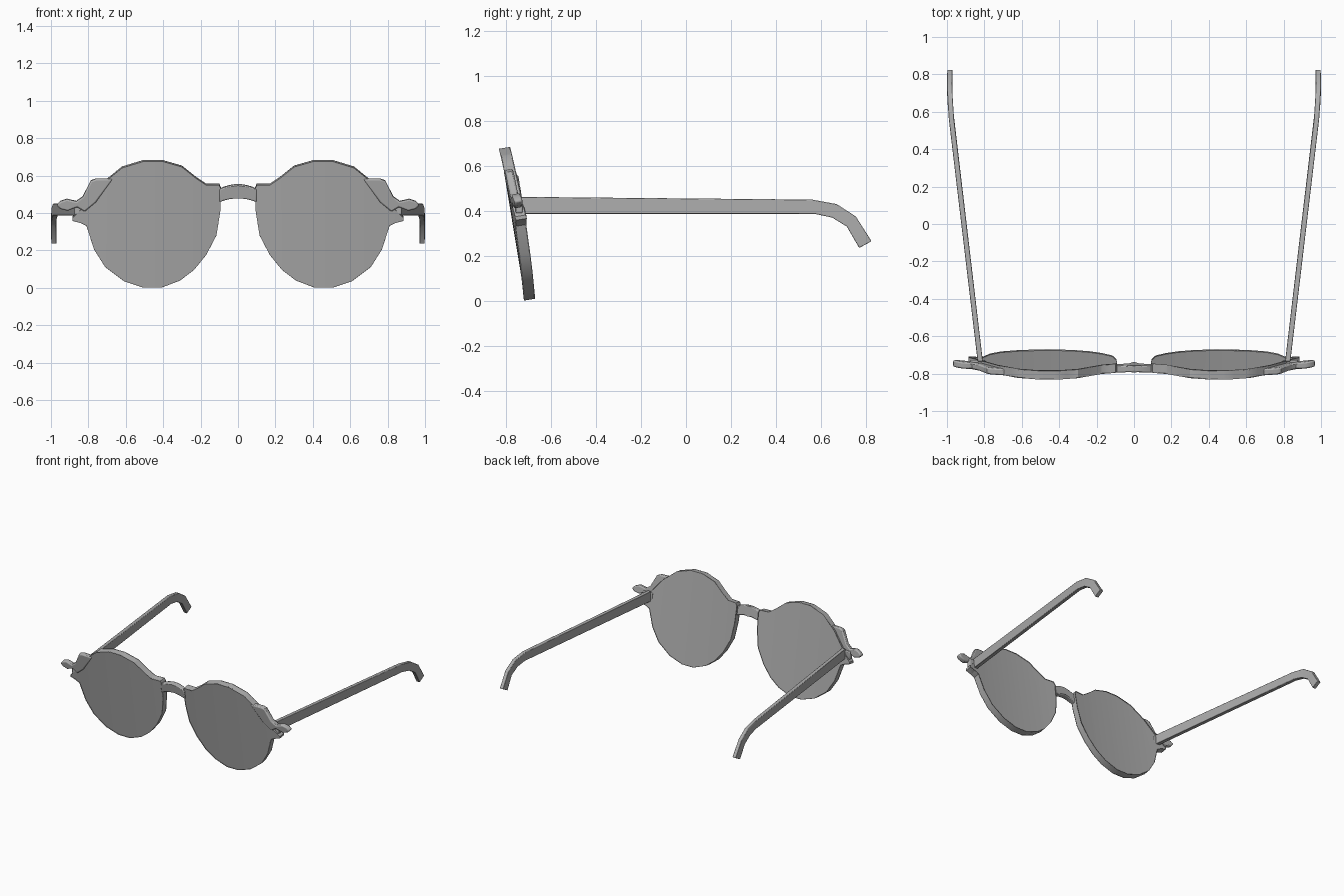
import bpy
import bmesh
from mathutils import Vector

cube = bpy.data.objects.get("Cube")
if cube:
    bpy.data.objects.remove(cube, do_unlink=True)


def make_material(name, color):
    mat = bpy.data.materials.new(name)
    mat.use_nodes = True
    mat.diffuse_color = color
    mat.node_tree.nodes["Principled BSDF"].inputs["Base Color"].default_value = color
    return mat


GREY = make_material("plain grey", (0.42, 0.42, 0.42, 1))
LENS_CENTRE = 0.455
TILT = 0.165


def finish(bm, name, bevel=0.0):
    """Turn a bmesh into a shaded, optionally bevelled object."""
    bmesh.ops.recalc_face_normals(bm, faces=bm.faces)
    mesh = bpy.data.meshes.new(name)
    bm.to_mesh(mesh)
    bm.free()
    mesh.materials.append(GREY)
    obj = bpy.data.objects.new(name, mesh)
    bpy.context.collection.objects.link(obj)
    if bevel:
        mod = obj.modifiers.new("soft_edges", "BEVEL")
        mod.width = bevel
        mod.segments = 2
        mod.limit_method = "ANGLE"
        mod.angle_limit = 0.9
    bpy.ops.object.select_all(action="DESELECT")
    obj.select_set(True)
    bpy.context.view_layer.objects.active = obj
    bpy.ops.object.shade_smooth_by_angle(angle=0.6)
    return obj


def front_curve(co):
    """Lean a flat part back and wrap it around the curve of the lens."""
    bulge = 0.12 * (abs(co.x) - LENS_CENTRE) ** 2
    return Vector((co.x, co.y - 0.695 - TILT * co.z + bulge, co.z + TILT * co.y))


def front_part(name, outline, half, side=1, inset=0.0, keep=None, bevel=0.0, offset=0.0):
    """Extrude an x-z outline; keep='ring' or 'inner' selects part of its inset."""
    bm = bmesh.new()
    face = bm.faces.new([bm.verts.new((side * x, -half, z)) for x, z in outline])
    if keep:
        ring = bmesh.ops.inset_individual(bm, faces=[face], thickness=inset)["faces"]
        unwanted = [face] if keep == "ring" else ring
        bmesh.ops.delete(bm, geom=unwanted, context="FACES")
    # Cut wide faces into strips so that they can follow the curve
    if keep == "inner":
        for i in range(1, 16):
            bmesh.ops.bisect_plane(bm, geom=bm.verts[:] + bm.edges[:] + bm.faces[:],
                                   plane_co=(side * i * 0.06, 0, 0), plane_no=(1, 0, 0))
    new = bmesh.ops.extrude_face_region(bm, geom=bm.faces[:], use_keep_orig=True)["geom"]
    for v in new:
        if isinstance(v, bmesh.types.BMVert):
            v.co.y = half
    for v in bm.verts:
        v.co.y += offset
        v.co = front_curve(v.co)
    return finish(bm, name, bevel)


# Rim outline with a small inner shoulder and an outer hinge corner
RIM = [(0.405, 0.68), (0.3, 0.65), (0.225, 0.59), (0.17, 0.553), (0.1, 0.553),
       (0.09, 0.53), (0.095, 0.41), (0.115, 0.285), (0.17, 0.18), (0.235, 0.1),
       (0.31, 0.043), (0.41, 0.005), (0.505, 0.005), (0.61, 0.04), (0.71, 0.115),
       (0.77, 0.21), (0.81, 0.335), (0.84, 0.35), (0.885, 0.362), (0.885, 0.378),
       (0.85, 0.41), (0.725, 0.56), (0.62, 0.645), (0.505, 0.68)]

# Flared wing with a rounded tip at the upper outer corner
WING = [(0.67, 0.585), (0.76, 0.585), (0.787, 0.575), (0.83, 0.49), (0.865, 0.465),
        (0.915, 0.477), (0.95, 0.465), (0.97, 0.445), (0.95, 0.425), (0.91, 0.415),
        (0.86, 0.435), (0.82, 0.41), (0.76, 0.46)]

# Side profile of the temple arm: y, top z, bottom y, bottom z, centre x
ARM = [(-0.735, 0.462, -0.735, 0.387, 0.822), (0.56, 0.45, 0.57, 0.387, 0.976),
       (0.67, 0.43, 0.65, 0.37, 0.983), (0.755, 0.375, 0.715, 0.33, 0.986),
       (0.825, 0.265, 0.77, 0.235, 0.984)]


def temple(name, side):
    bm = bmesh.new()
    loops = []
    for top_y, top_z, low_y, low_z, x in ARM:
        loops.append([bm.verts.new((side * (x + dx), y, z)) for dx, y, z in (
            (-0.014, low_y, low_z), (0.014, low_y, low_z),
            (0.014, top_y, top_z), (-0.014, top_y, top_z))])
    for a, b in zip(loops, loops[1:]):
        for i in range(4):
            j = (i + 1) % 4
            bm.faces.new((a[i], a[j], b[j], b[i]))
    bm.faces.new(loops[0])
    bm.faces.new(loops[-1])
    finish(bm, name, 0.003)


def hinge(name, side):
    bm = bmesh.new()
    bmesh.ops.create_cube(bm, size=1)
    for v in bm.verts:
        v.co = Vector((side * (0.835 + v.co.x * 0.08), -0.742 + v.co.y * 0.03,
                       0.42 + v.co.z * 0.06))
    finish(bm, name, 0.005)


for label, side in (("left", 1), ("right", -1)):
    front_part(label + "_rim", RIM, 0.025, side, 0.016, "ring", 0.007)
    front_part(label + "_lens", RIM, 0.019, side, 0.014, "inner")
    front_part(label + "_wing", WING, 0.018, side, bevel=0.008, offset=-0.008)
    hinge(label + "_hinge", side)
    temple(label + "_temple", side)

# Arched nose bridge
steps = [i / 4 for i in range(-4, 5)]
arch = [(0.1 * t, 0.555 - 0.025 * t * t) for t in steps]
arch += [(0.1 * t, 0.482 - 0.02 * t * t) for t in reversed(steps)]
front_part("bridge", arch, 0.018, bevel=0.006, offset=-0.01)
